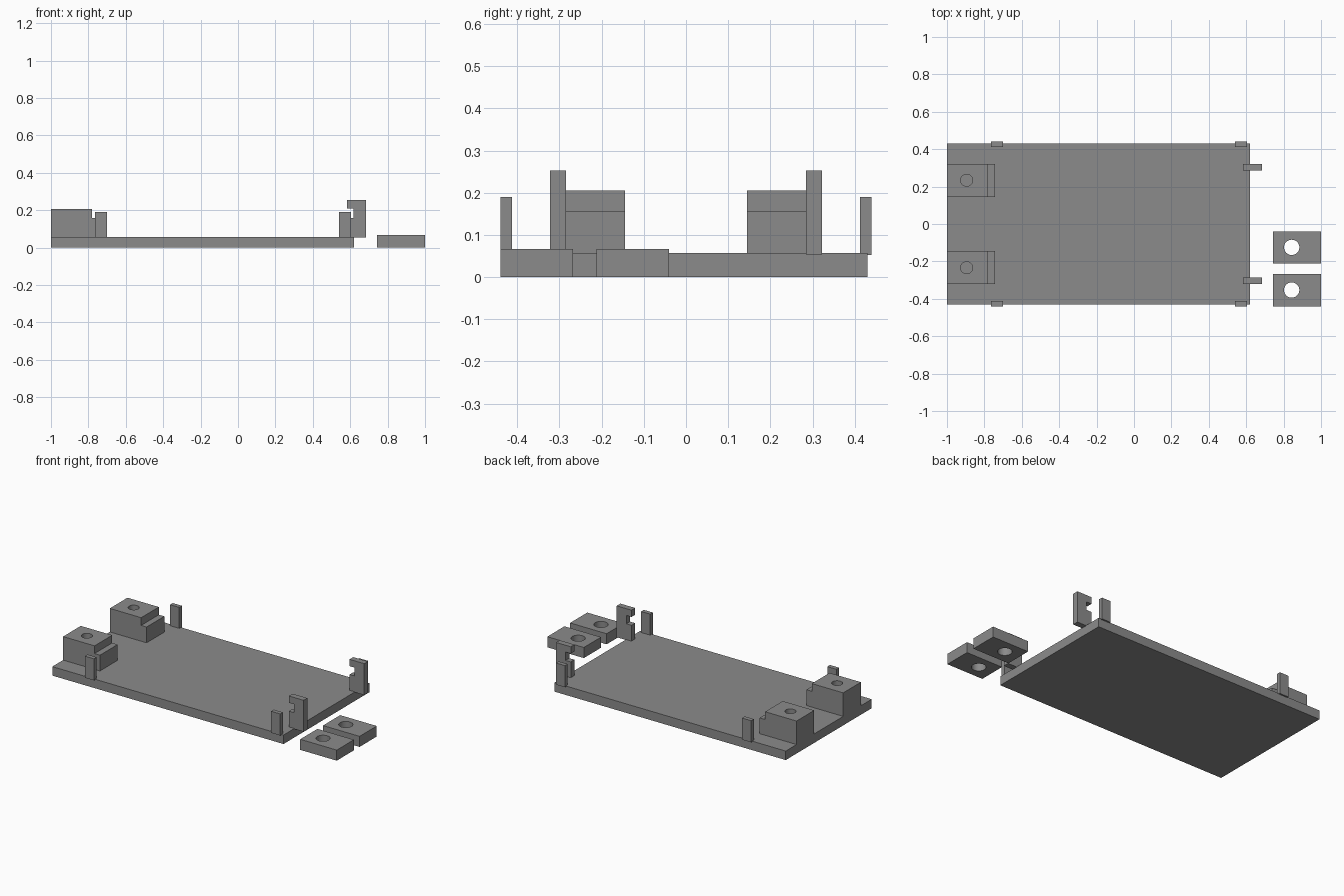
import bpy, bmesh

if "Cube" in bpy.data.objects:
    bpy.data.objects.remove(bpy.data.objects["Cube"])

grey = bpy.data.materials.new("mid grey")
grey.diffuse_color = (0.26, 0.26, 0.26, 1)
grey.use_nodes = True
grey.node_tree.nodes["Principled BSDF"].inputs["Base Color"].default_value = grey.diffuse_color


def prism(name, profile, y0, y1):
    """Extrude an x-z profile from y0 to y1."""
    bm = bmesh.new()
    face = bm.faces.new([bm.verts.new((x, y0, z)) for x, z in profile])
    ext = bmesh.ops.extrude_face_region(bm, geom=[face])
    verts = [g for g in ext["geom"] if isinstance(g, bmesh.types.BMVert)]
    bmesh.ops.translate(bm, verts=verts, vec=(0, y1 - y0, 0))
    bmesh.ops.recalc_face_normals(bm, faces=bm.faces)
    mesh = bpy.data.meshes.new(name)
    bm.to_mesh(mesh)
    bm.free()
    mesh.materials.append(grey)
    ob = bpy.data.objects.new(name, mesh)
    bpy.context.collection.objects.link(ob)
    return ob


def box(name, x0, x1, y0, y1, z0, z1):
    return prism(name, [(x0, z0), (x1, z0), (x1, z1), (x0, z1)], y0, y1)


def drill(ob, x, y, radius):
    """Cut a vertical round hole and smooth its wall."""
    bpy.ops.mesh.primitive_cylinder_add(vertices=40, radius=radius, depth=1, location=(x, y, 0.1))
    cutter = bpy.context.object
    cutter.name = ob.name + "_hole_cutter"
    cutter.data.materials.append(grey)
    mod = ob.modifiers.new("hole", 'BOOLEAN')
    mod.operation = 'DIFFERENCE'
    mod.solver = 'EXACT'
    mod.object = cutter
    bpy.ops.object.select_all(action='DESELECT')
    bpy.context.view_layer.objects.active = ob
    ob.select_set(True)
    bpy.ops.object.modifier_apply(modifier=mod.name)
    bpy.data.objects.remove(cutter, do_unlink=True)
    bpy.ops.object.shade_smooth_by_angle()


# base plate
T = 0.057
box("base_plate", -1, 0.62, -0.43, 0.43, 0, T)

# stepped mount block, and hook with a notch facing the plate
block = [(-1, T), (-0.742, T), (-0.742, 0.157), (-0.78, 0.157), (-0.78, 0.206), (-1, 0.206)]
hook = [(0.582, 0.054), (0.685, 0.054), (0.685, 0.253), (0.582, 0.253),
        (0.582, 0.21), (0.618, 0.21), (0.618, 0.157), (0.582, 0.157)]

for side, s in (("front", -1), ("back", 1)):
    ob = prism(side + "_mount_block", block, *sorted((s * 0.145, s * 0.322)))
    drill(ob, -0.895, s * 0.234, 0.032)
    prism(side + "_hook", hook, *sorted((s * 0.285, s * 0.322)))
    # edge clips
    for end, x in (("left", -0.765), ("right", 0.54)):
        box(f"{side}_{end}_clip", x, x + 0.064, *sorted((s * 0.413, s * 0.44)), 0.053, 0.19)

# loose clamp pads
for name, y in (("front_clamp_pad", -0.44), ("back_clamp_pad", -0.212)):
    pad = box(name, 0.744, 1, y, y + 0.172, 0, 0.067)
    drill(pad, 0.843, y + 0.087, 0.041)
